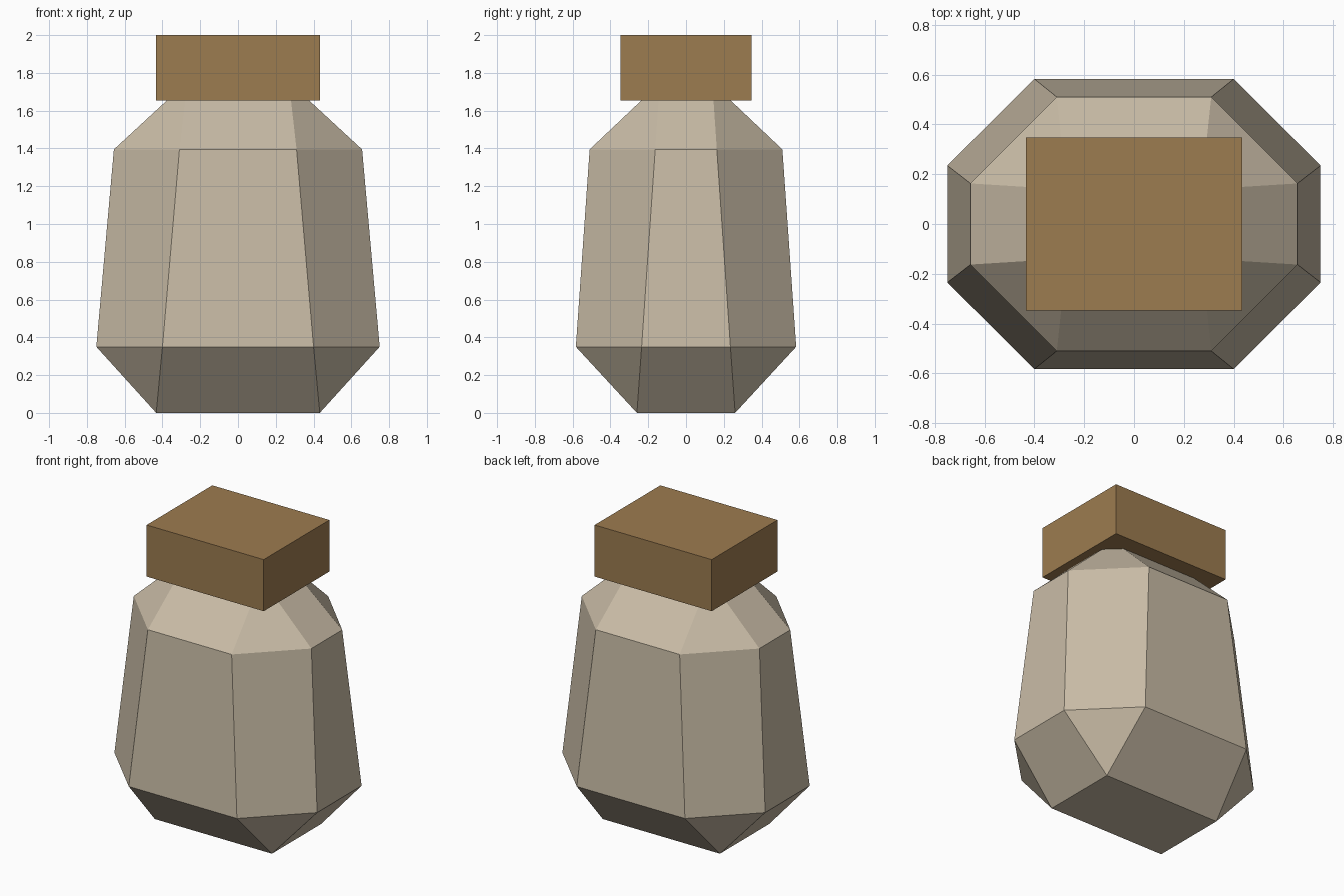
import bpy
import bmesh

cube = bpy.data.objects.get("Cube")
if cube:
    bpy.data.objects.remove(cube, do_unlink=True)


def make_material(name, rgb):
    mat = bpy.data.materials.new(name)
    mat.use_nodes = True
    color = (*rgb, 1)
    mat.diffuse_color = color
    bsdf = mat.node_tree.nodes["Principled BSDF"]
    bsdf.inputs["Base Color"].default_value = color
    bsdf.inputs["Roughness"].default_value = 0.9
    return mat


def make_object(name, bm, mat):
    bmesh.ops.recalc_face_normals(bm, faces=bm.faces)
    mesh = bpy.data.meshes.new(name)
    bm.to_mesh(mesh)
    bm.free()
    mesh.materials.append(mat)
    obj = bpy.data.objects.new(name, mesh)
    bpy.context.collection.objects.link(obj)
    return obj


def octagon(bm, x_out, x_in, y_out, y_in, z):
    """Chamfered rectangle, counter-clockwise, two vertices per corner."""
    ring = []
    for sx, sy in ((1, 1), (-1, 1), (-1, -1), (1, -1)):
        pair = [(sx * x_out, sy * y_in, z), (sx * x_in, sy * y_out, z)]
        ring += pair if sx * sy > 0 else pair[::-1]
    return [bm.verts.new(p) for p in ring]


glass = make_material("warm grey", (0.58, 0.50, 0.38))
wood = make_material("wood brown", (0.335, 0.20, 0.08))

# Bottle body: octagonal rings at the belly, shoulder and neck
bm = bmesh.new()
rings = [
    octagon(bm, 0.75, 0.40, 0.583, 0.235, 0.35),
    octagon(bm, 0.657, 0.31, 0.51, 0.163, 1.395),
    octagon(bm, 0.37, 0.28, 0.23, 0.145, 1.66),
]
for low, high in zip(rings, rings[1:]):
    for i in range(8):
        j = (i + 1) % 8
        bm.faces.new((low[i], low[j], high[j], high[i]))
bm.faces.new(rings[-1])

# Tapered foot: each rectangle corner fans out to one chamfer of the belly
belly = rings[0]
foot = [bm.verts.new((sx * 0.433, sy * 0.26, 0))
        for sx, sy in ((1, 1), (-1, 1), (-1, -1), (1, -1))]
for k in range(4):
    n = (k + 1) % 4
    bm.faces.new((foot[k], belly[2 * k + 1], belly[2 * k]))
    bm.faces.new((foot[k], foot[n], belly[2 * n], belly[2 * k + 1]))
bm.faces.new(foot[::-1])
make_object("bottle_body", bm, glass)

# Rectangular stopper
bm = bmesh.new()
bmesh.ops.create_cube(bm, size=1)
bmesh.ops.scale(bm, vec=(0.866, 0.694, 0.345), verts=bm.verts)
bmesh.ops.translate(bm, vec=(0, 0, 1.8275), verts=bm.verts)
make_object("stopper", bm, wood)
